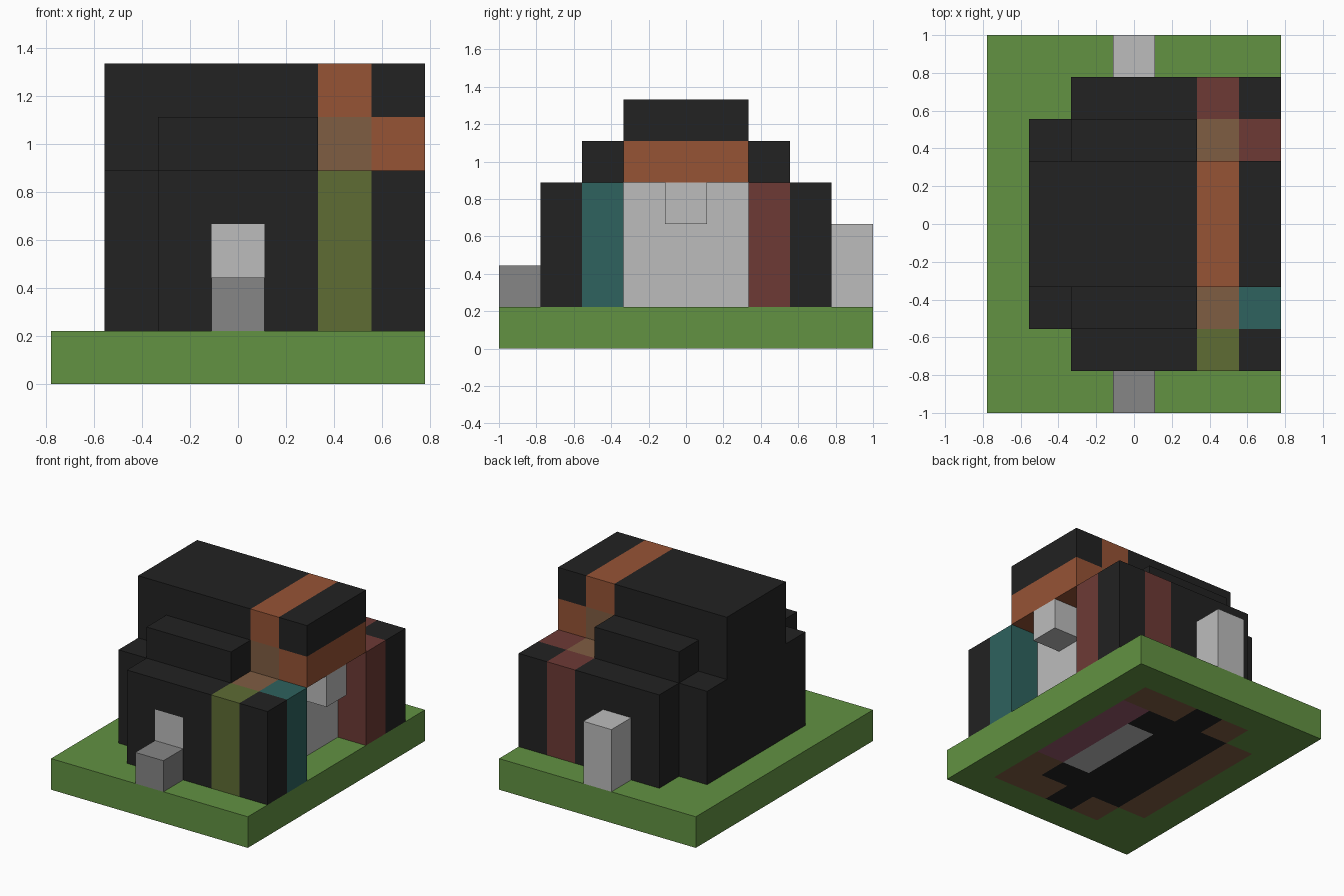
import bpy
import bmesh
from mathutils import Matrix, Vector

cube = bpy.data.objects.get("Cube")
if cube:
    bpy.data.objects.remove(cube, do_unlink=True)

U = 2 / 9                      # edge of one block
NX, NY = 7, 9                  # blocks across and deep


def make_material(name, rgb):
    linear = [((c / 255 + 0.055) / 1.055) ** 2.4 for c in rgb] + [1]
    mat = bpy.data.materials.new(name)
    mat.use_nodes = True
    mat.diffuse_color = linear
    mat.node_tree.nodes["Principled BSDF"].inputs["Base Color"].default_value = linear
    return mat


COLOURS = {
    "grass green": (98, 146, 66),
    "charcoal": (34, 34, 34),
    "rust orange": (150, 83, 53),
    "tan brown": (127, 93, 66),
    "olive": (94, 108, 52),
    "teal": (46, 98, 94),
    "brick red": (109, 58, 53),
    "light grey": (188, 188, 188),
    "mid grey": (134, 134, 134),
    "mauve": (149, 87, 108),
}
MATS = {name: make_material(name, rgb) for name, rgb in COLOURS.items()}


def add_object(name, bm, *colours):
    mesh = bpy.data.meshes.new(name)
    bm.to_mesh(mesh)
    bm.free()
    for colour in colours:
        mesh.materials.append(MATS[colour])
    obj = bpy.data.objects.new(name, mesh)
    bpy.context.collection.objects.link(obj)
    return obj


def box(name, colour, xs, ys, zs):
    """Box covering block ranges (start, end) on each axis."""
    lo = Vector((xs[0] - NX / 2, ys[0] - NY / 2, zs[0])) * U
    hi = Vector((xs[1] - NX / 2, ys[1] - NY / 2, zs[1])) * U
    bm = bmesh.new()
    bmesh.ops.create_cube(bm, size=1, matrix=Matrix.Translation((lo + hi) / 2)
                          @ Matrix.Diagonal((*(hi - lo), 1)))
    return add_object(name, bm, colour)


# Ground slab, with the floor pattern showing on its underside (front row first)
FLOOR = [
    ".......",
    "..tbtt.",
    ".tbbbt.",
    ".tbbgm.",
    ".tbbgm.",
    ".tbbgm.",
    ".tbbbm.",
    "..tbtt.",
    ".......",
]
bm = bmesh.new()
bmesh.ops.create_grid(bm, x_segments=NX, y_segments=NY, size=1,
                      matrix=Matrix.Diagonal((NX * U / 2, NY * U / 2, 1, 1)))
top = bmesh.ops.extrude_face_region(bm, geom=bm.faces[:], use_keep_orig=True)
bmesh.ops.translate(bm, vec=(0, 0, U),
                    verts=[g for g in top["geom"] if isinstance(g, bmesh.types.BMVert)])
bmesh.ops.recalc_face_normals(bm, faces=bm.faces[:])
for face in bm.faces:
    c = face.calc_center_median()
    if c.z < U / 4:
        face.material_index = ".tbgm".index(FLOOR[int(c.y / U + NY / 2)][int(c.x / U + NX / 2)])
add_object("ground_slab", bm, "grass green", "tan brown", "charcoal", "light grey", "mauve")

# Central hall with its coloured band and overhanging end
hall = (3, 6)
box("hall", "charcoal", (1, 5), hall, (1, 6))
box("roof_band", "rust orange", (5, 6), hall, (5, 6))
box("upper_band", "tan brown", (5, 6), hall, (4, 5))
box("recessed_wall", "light grey", (5, 6), hall, (1, 4))
box("roof_end", "charcoal", (6, 7), hall, (5, 6))
box("overhang_beam", "rust orange", (6, 7), hall, (4, 5))
box("hanging_block", "light grey", (6, 7), (4, 5), (3, 4))

# Stepped shoulders on the front and back
for side, post, stripe in (("front", "teal", "olive"), ("back", "brick red", "brick red")):
    inner, outer = ((2, 3), (1, 2)) if side == "front" else ((6, 7), (7, 8))
    box(side + "_upper_step", "charcoal", (2, 5), inner, (1, 5))
    box(side + "_side_step", "charcoal", (1, 2), inner, (1, 4))
    box(side + "_step_band", "tan brown", (5, 6), inner, (1, 4))
    box(side + "_end_post", post, (6, 7), inner, (1, 4))
    box(side + "_stripe", stripe, (5, 6), outer, (1, 4))
    box(side + "_corner_post", "charcoal", (6, 7), outer, (1, 4))
    # Outer wall around the door panel
    box(side + "_wall_right", "charcoal", (2, 3), outer, (1, 4))
    box(side + "_wall_left", "charcoal", (4, 5), outer, (1, 4))
    box(side + "_lintel", "charcoal", (3, 4), outer, (3, 4))
    box(side + "_door_panel", "light grey", (3, 4), outer, (1, 3))

# Doorstep blocks
box("front_doorstep", "mid grey", (3, 4), (0, 1), (1, 2))
box("back_door_block", "light grey", (3, 4), (8, 9), (1, 3))
